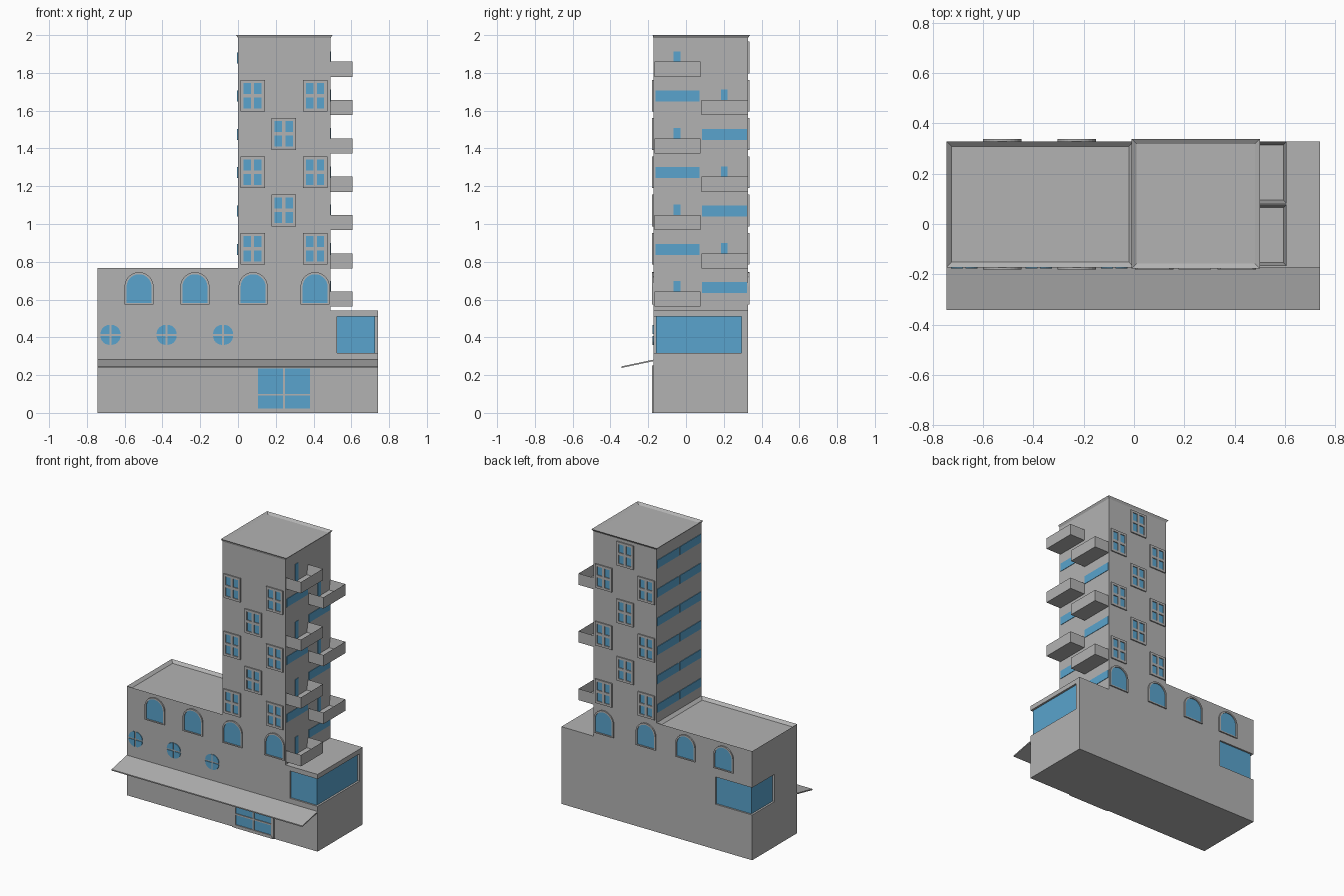
import bpy, bmesh, math

if "Cube" in bpy.data.objects:
    bpy.data.objects.remove(bpy.data.objects["Cube"])

FRONT, BACK, TOWER_R = -0.172, 0.328, 0.49


def material(name, rgb):
    m = bpy.data.materials.new(name)
    m.diffuse_color = (*rgb, 1)
    m.use_nodes = True
    m.node_tree.nodes["Principled BSDF"].inputs["Base Color"].default_value = m.diffuse_color
    return m


GREY = material("concrete grey", (0.45, 0.45, 0.45))
BLUE = material("glass blue", (0.10, 0.37, 0.61))


def finish(bm, name, mat):
    bmesh.ops.recalc_face_normals(bm, faces=bm.faces)
    me = bpy.data.meshes.new(name)
    bm.to_mesh(me)
    bm.free()
    me.materials.append(mat)
    ob = bpy.data.objects.new(name, me)
    bpy.context.collection.objects.link(ob)
    return ob


def prism(bm, pts, y0, y1):
    """Extrude an (x, z) outline from y0 to y1."""
    a = [bm.verts.new((x, y0, z)) for x, z in pts]
    b = [bm.verts.new((x, y1, z)) for x, z in pts]
    n = len(pts)
    faces = [bm.faces.new(a), bm.faces.new(b[::-1])]
    faces += [bm.faces.new((a[i], b[i], b[(i + 1) % n], a[(i + 1) % n])) for i in range(n)]
    bmesh.ops.recalc_face_normals(bm, faces=faces)
    return faces


def box(bm, x0, x1, y0, y1, z0, z1):
    return prism(bm, [(x0, z0), (x1, z0), (x1, z1), (x0, z1)], y0, y1)


def ring(bm, outer, inner, y0, y1):
    """Frame between two outlines with equal point counts."""
    loops = [[bm.verts.new((x, y, z)) for x, z in pts]
             for pts, y in ((outer, y0), (outer, y1), (inner, y1), (inner, y0))]
    n = len(outer)
    for k in range(4):
        p, q = loops[k], loops[(k + 1) % 4]
        for i in range(n):
            j = (i + 1) % n
            bm.faces.new((p[i], q[i], q[j], p[j]))


def sink_top(bm, faces, z, rim, depth):
    """Inset the upward face at height z and push it down."""
    bm.normal_update()
    for f in faces:
        if f.normal.z > 0.9 and abs(f.calc_center_median().z - z) < 0.002:
            bmesh.ops.inset_individual(bm, faces=[f], thickness=rim, use_even_offset=True)
            bmesh.ops.translate(bm, verts=list(f.verts), vec=(0, 0, -depth))
            return


def wall(side, d):
    """y range of a plate standing d proud of the front (-1) or back (1) wall."""
    return (FRONT - d, FRONT + 0.01) if side < 0 else (BACK - 0.01, BACK + d)


# main body: low wing, tower and right annex in one silhouette
bm = bmesh.new()
fs = prism(bm, [(-0.745, 0), (0.74, 0), (0.74, 0.543), (TOWER_R, 0.543), (TOWER_R, 1.985),
                (0, 1.985), (0, 0.767), (-0.745, 0.767)], FRONT, BACK)
sink_top(bm, fs, 0.767, 0.02, 0.018)
body = finish(bm, "building_body", GREY)

# recessed corner windows: notch in body plus glass block set back
for name, cut, glass in (
        ("right", (0.524, 0.9, -0.4, 0.294, 0.318, 0.51), (0.523, 0.726, -0.160, 0.295, 0.317, 0.511)),
        ("left", (-0.9, -0.46, 0.08, 0.5, 0.318, 0.51), (-0.731, -0.459, 0.079, 0.316, 0.317, 0.511))):
    bm = bmesh.new()
    box(bm, *cut)
    cutter = finish(bm, "cutter", GREY)
    cutter.hide_render = True
    mod = body.modifiers.new("notch", "BOOLEAN")
    mod.operation, mod.solver, mod.object = "DIFFERENCE", "EXACT", cutter
    bpy.context.view_layer.objects.active = body
    bpy.ops.object.modifier_apply(modifier=mod.name)
    bpy.data.objects.remove(cutter)
    bm = bmesh.new()
    box(bm, *glass)
    finish(bm, "corner_glass_" + name, BLUE)

# flared cornice with sunken tower roof
bm = bmesh.new()
fs = box(bm, 0, TOWER_R, FRONT, BACK, 1.984, 2.0)
for v in bm.verts:
    if v.co.z > 1.99:
        v.co.x += 0.01 if v.co.x > 0.2 else -0.01
        v.co.y += 0.01 if v.co.y > 0.1 else -0.005
sink_top(bm, fs, 2.0, 0.02, 0.012)
finish(bm, "tower_cornice", GREY)

# sloped canopy over the street
bm = bmesh.new()
box(bm, -0.745, 0.74, -0.342, FRONT + 0.005, 0.238, 0.246)
for v in bm.verts:
    if v.co.y > -0.2:
        v.co.z += 0.037
finish(bm, "canopy", GREY)

# four-pane tower windows, staggered, front and back
frames, panes = bmesh.new(), bmesh.new()
W, H = 0.13, 0.168
for side in (-1, 1):
    for row in range(6):
        top = 1.966 - row * 0.2025
        if row == 0 and side < 0:
            continue
        for cx in ((0.242,) if row % 2 == 0 else (0.077, 0.408)):
            x0, x1, z0, z1 = cx - W / 2, cx + W / 2, top - H, top
            y = wall(side, 0.008)
            ring(frames, [(x0, z0), (x1, z0), (x1, z1), (x0, z1)],
                 [(x0 + .017, z0 + .016), (x1 - .017, z0 + .016),
                  (x1 - .017, z1 - .016), (x0 + .017, z1 - .016)], *y)
            box(frames, cx - .009, cx + .009, *y, z0 + .01, z1 - .01)
            zm = (z0 + z1) / 2
            box(frames, x0 + .01, x1 - .01, *y, zm - .009, zm + .009)
            box(panes, x0 + .01, x1 - .01, *wall(side, 0.002), z0 + .01, z1 - .01)
finish(frames, "tower_window_frames", GREY)
finish(panes, "tower_window_glass", BLUE)


# arched windows, front and back
def arch(cx, r, z0, spring):
    return [(cx - r, z0), (cx + r, z0)] + [
        (cx + r * math.cos(math.pi * i / 14), spring + r * math.sin(math.pi * i / 14)) for i in range(15)]


frames, panes = bmesh.new(), bmesh.new()
for side in (-1, 1):
    for cx in (-0.524, -0.228, 0.08, 0.408):
        # leave out the duplicate spring point at each jamb
        out, inn = arch(cx, 0.077, 0.574, 0.668), arch(cx, 0.066, 0.582, 0.668)
        ring(frames, out, inn, *wall(side, 0.009))
        prism(panes, arch(cx, 0.07, 0.578, 0.668), *wall(side, 0.003))
finish(frames, "arch_window_frames", GREY)
finish(panes, "arch_window_glass", BLUE)

# round windows: four quarter panes each
bm = bmesh.new()
for cx in (-0.675, -0.378, -0.079):
    for q in range(4):
        a0 = q * math.pi / 2
        ox = 0.005 * (1 if q in (0, 3) else -1)
        oz = 0.005 * (1 if q in (0, 1) else -1)
        pts = [(cx + ox, 0.413 + oz)]
        for i in range(7):
            a = a0 + math.pi / 2 * i / 6
            pts.append((cx + ox + 0.048 * math.cos(a), 0.413 + oz + 0.048 * math.sin(a)))
        prism(bm, pts, *wall(-1, 0.005))
finish(bm, "round_window_glass", BLUE)

# entrance: frame, mullions, sill step and glass
bm = bmesh.new()
y = wall(-1, 0.007)
ring(bm, [(0.077, 0), (0.403, 0), (0.403, 0.25), (0.077, 0.25)],
     [(0.106, 0.02), (0.381, 0.02), (0.381, 0.235), (0.106, 0.235)], *y)
box(bm, 0.239, 0.249, *y, 0.015, 0.24)
box(bm, 0.1, 0.39, *y, 0.091, 0.101)
prism(bm, [(0.09, 0), (0.397, 0), (0.382, 0.022), (0.105, 0.022)], FRONT - 0.009, FRONT)
finish(bm, "entrance_frame", GREY)
bm = bmesh.new()
box(bm, 0.1, 0.39, *wall(-1, 0.002), 0.015, 0.24)
finish(bm, "entrance_glass", BLUE)

# balconies with doors, alternating halves; strip windows on the other half
halves = ((-0.167, 0.078), (0.082, 0.327))
balconies, doors, strips = bmesh.new(), bmesh.new(), bmesh.new()
for i in range(7):
    top = 1.859 - i * 0.2028
    h = i % 2
    fs = box(balconies, 0.476, 0.607, *halves[h], top - 0.08, top)
    sink_top(balconies, fs, top, 0.013, 0.068)
    dy = (-0.066, 0.184)[h]
    box(doors, 0.48, TOWER_R + 0.003, dy, dy + 0.037, top - 0.07, top + 0.055)
    bands = ((-0.162, 0.072), (0.086, 0.322))
    if i > 0:
        box(strips, 0.48, TOWER_R + 0.003, *bands[1 - h], top - 0.008, top + 0.05)
    # strip windows on the left side of the tower
    if i < 6:
        for b in bands:
            box(strips, -0.004, 0.01, *b, top - 0.008, top + 0.05)
finish(balconies, "balconies", GREY)
finish(doors, "balcony_doors", BLUE)
finish(strips, "strip_windows", BLUE)
